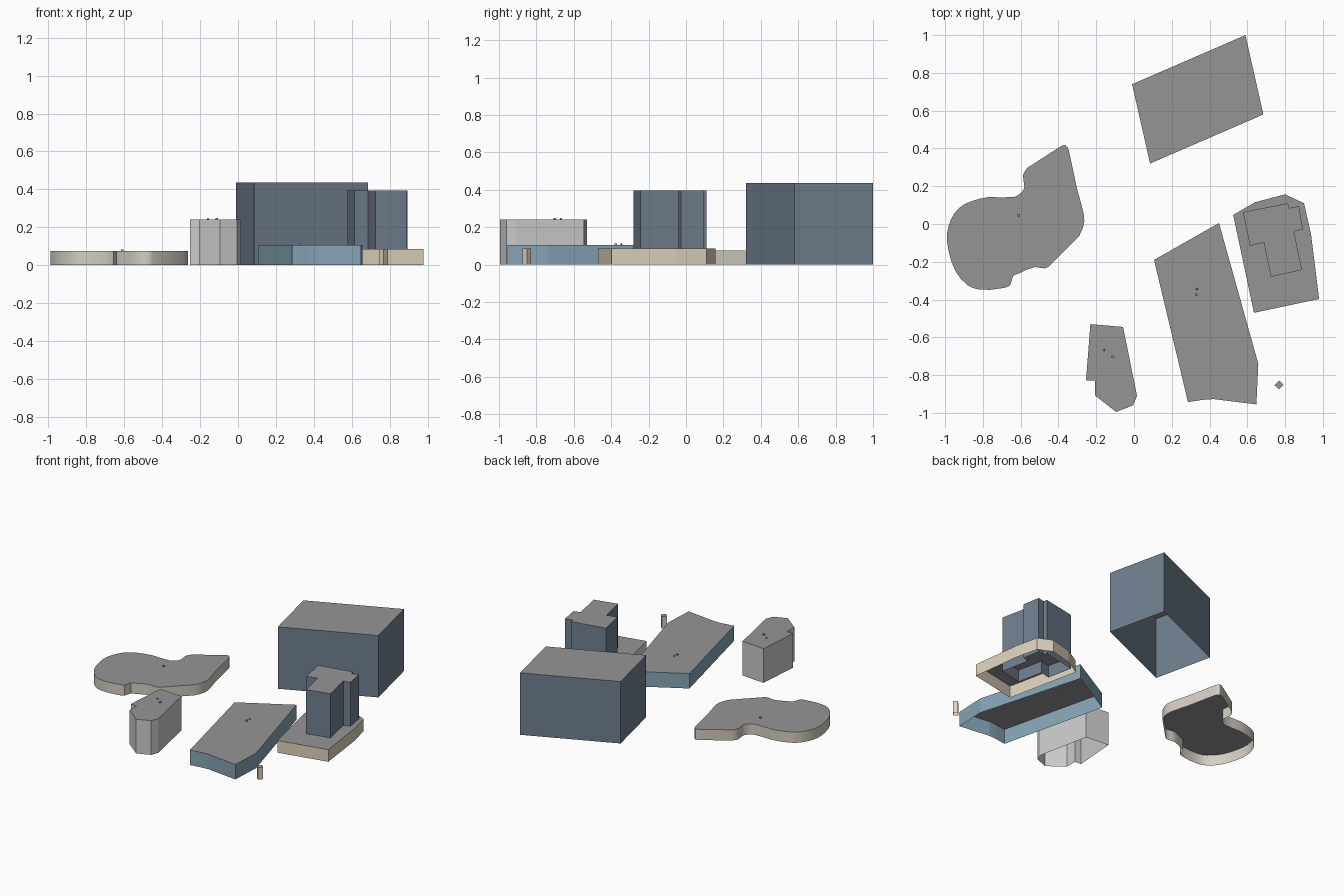
import bpy, bmesh
from math import radians
from mathutils import Vector, Matrix

if "Cube" in bpy.data.objects:
    bpy.data.objects.remove(bpy.data.objects["Cube"])


def material(name, rgb):
    m = bpy.data.materials.new(name)
    m.diffuse_color = (*rgb, 1)
    m.use_nodes = True
    m.node_tree.nodes["Principled BSDF"].inputs["Base Color"].default_value = m.diffuse_color
    return m


GLASS = material("dark_glass", (0.16, 0.21, 0.27))
BLUE = material("blue_glass", (0.24, 0.37, 0.46))
CREAM = material("cream_stone", (0.72, 0.64, 0.50))
PALE = material("pale_stone", (0.66, 0.62, 0.54))
CONCRETE = material("concrete", (0.58, 0.58, 0.56))
ROOF = material("roof_grey", (0.30, 0.30, 0.30))


def finish(name, bm, mat):
    me = bpy.data.meshes.new(name)
    bm.to_mesh(me)
    bm.free()
    me.materials.append(mat)
    ob = bpy.data.objects.new(name, me)
    bpy.context.collection.objects.link(ob)
    return ob


def building(name, outline, height, mat):
    """Walls open at the ground plus a flat roof, from a plan outline."""
    area = sum(a[0] * b[1] - b[0] * a[1]
               for a, b in zip(outline, outline[1:] + outline[:1]))
    pts = outline if area > 0 else outline[::-1]
    n = len(pts)
    bm = bmesh.new()
    low = [bm.verts.new((x, y, 0)) for x, y in pts]
    top = [bm.verts.new((x, y, height)) for x, y in pts]
    for i in range(n):
        j = (i + 1) % n
        bm.faces.new((low[i], low[j], top[j], top[i]))
    walls = finish(name + "_walls", bm, mat)
    bm = bmesh.new()
    bm.faces.new([bm.verts.new((x, y, height)) for x, y in pts])
    finish(name + "_roof", bm, ROOF)
    return walls


def round_outline(pts, limit=0.16):
    """Add a bulged midpoint on each short edge; long edges stay straight."""
    p = [Vector(q) for q in pts]
    n = len(p)
    d = [(p[(i + 1) % n] - p[i]).normalized() for i in range(n)]
    tan = [(d[i - 1] + d[i]).normalized() for i in range(n)]
    out = []
    for i in range(n):
        b, c = p[i], p[(i + 1) % n]
        length = (c - b).length
        out.append(tuple(b))
        if length < limit:
            out.append(tuple((b + c) / 2 + (tan[i] - tan[(i + 1) % n]) * length / 8))
    return out


def roof_box(name, x, y, z):
    bm = bmesh.new()
    bmesh.ops.create_cube(bm, size=1, matrix=Matrix.Translation((x, y, z + 0.004))
                          @ Matrix.Diagonal((0.013, 0.013, 0.008, 1)))
    finish(name, bm, ROOF)


def roof_dome(name, x, y, z):
    bm = bmesh.new()
    bmesh.ops.create_icosphere(bm, subdivisions=1, radius=0.006,
                               matrix=Matrix.Translation((x, y, z + 0.003)))
    finish(name, bm, ROOF)


# Large block at the back
building("large_block", [(-0.01, 0.74), (0.085, 0.32), (0.685, 0.58), (0.59, 1.0)],
         0.435, GLASS)

# Long low hall
building("long_hall", [(0.106, -0.19), (0.286, -0.943), (0.37, -0.93), (0.423, -0.927),
                       (0.648, -0.955), (0.658, -0.74), (0.45, 0.005)], 0.105, BLUE)

# Podium with the tower standing through it
building("podium", [(0.525, 0.048), (0.635, -0.47), (0.98, -0.397), (0.937, -0.053),
                    (0.90, 0.11), (0.80, 0.157), (0.64, 0.115)], 0.085, CREAM)
building("tower", [(0.577, 0.063), (0.614, -0.116), (0.687, -0.098), (0.725, -0.28),
                   (0.889, -0.243), (0.847, -0.04), (0.894, -0.028), (0.873, 0.095),
                   (0.822, 0.085), (0.815, 0.11)], 0.395, GLASS)

# Angular concrete building
building("concrete_house", [(-0.231, -0.53), (-0.254, -0.827), (-0.206, -0.83),
                            (-0.206, -0.908), (-0.095, -0.995), (-0.005, -0.96),
                            (0.016, -0.91), (-0.058, -0.545)], 0.24, CONCRETE)

# Curved low pavilion
blob = [(-0.365, 0.418), (-0.345, 0.39), (-0.30, 0.18), (-0.27, 0.07), (-0.263, 0.015),
        (-0.29, -0.063), (-0.45, -0.225), (-0.475, -0.235), (-0.524, -0.228),
        (-0.61, -0.262), (-0.64, -0.275), (-0.656, -0.325), (-0.70, -0.34),
        (-0.82, -0.347), (-0.88, -0.325), (-0.945, -0.25), (-0.982, -0.14),
        (-0.99, -0.053), (-0.968, 0.026), (-0.926, 0.085), (-0.873, 0.116),
        (-0.767, 0.143), (-0.635, 0.143), (-0.598, 0.165), (-0.58, 0.195),
        (-0.588, 0.255), (-0.565, 0.297), (-0.39, 0.41)]
walls = building("curved_pavilion", round_outline(blob), 0.075, PALE)
walls.data.shade_smooth()
walls.data.set_sharp_from_angle(angle=radians(30))

# Small gate post
building("gate_post", [(0.744, -0.853), (0.768, -0.875), (0.791, -0.85), (0.768, -0.829)],
         0.085, CREAM)

# Rooftop units
roof_box("hall_roof_unit", 0.33, -0.375, 0.105)
roof_dome("hall_roof_vent", 0.333, -0.345, 0.105)
roof_box("house_roof_unit", -0.113, -0.702, 0.24)
roof_dome("house_roof_vent", -0.158, -0.668, 0.24)
roof_box("pavilion_roof_unit", -0.61, 0.046, 0.075)
